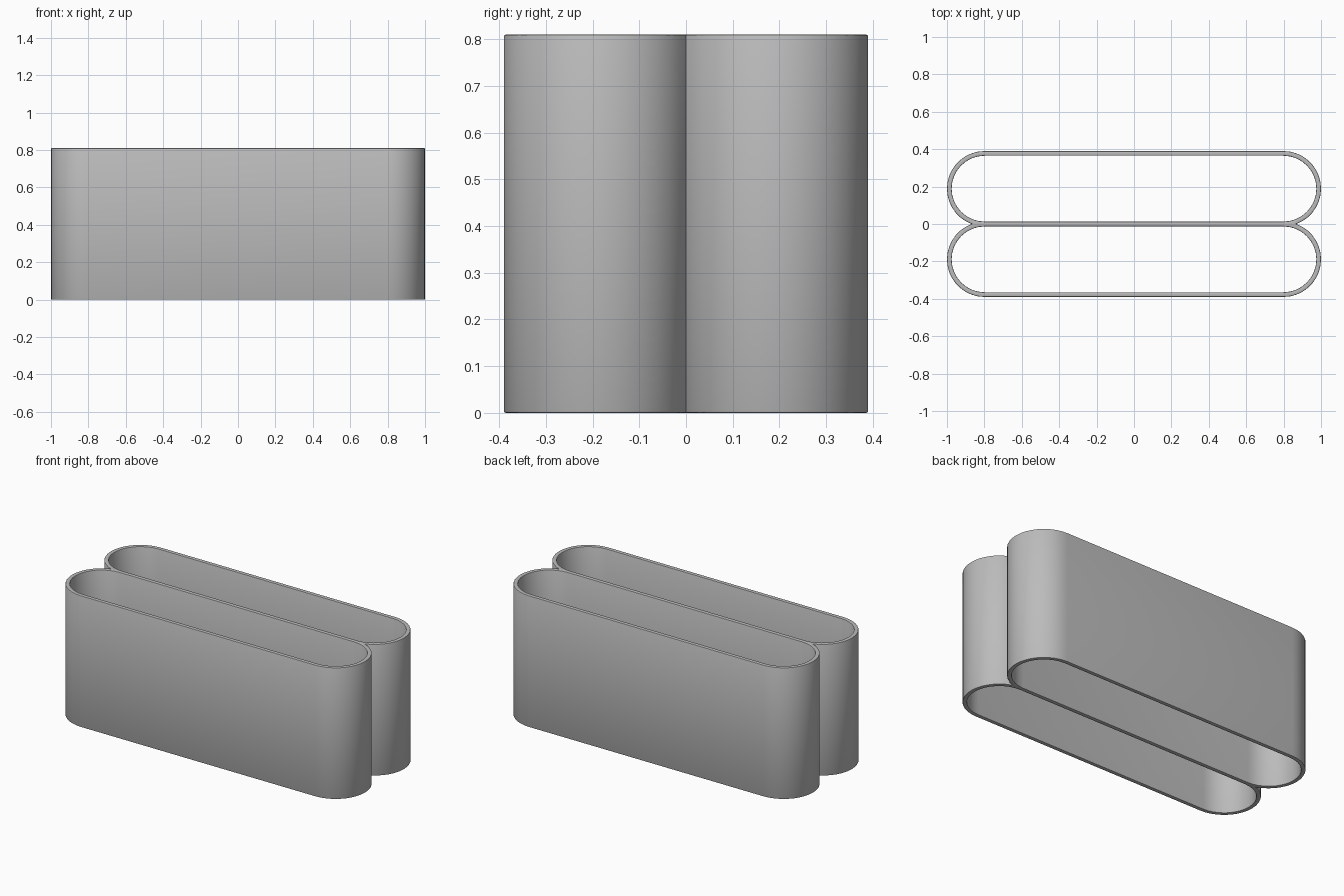
import bpy, bmesh
from math import pi, asin, cos, sin, radians

cube = bpy.data.objects.get("Cube")
if cube:
    bpy.data.objects.remove(cube)

HEIGHT, RADIUS, WALL, BEVEL = 0.81, 0.201, 0.025, 0.004
CX, CY = 0.799, 0.189        # arc centre, mirrored into all four quadrants
SEGS = 16

grey = bpy.data.materials.new("warm_grey")
grey.use_nodes = True
grey.diffuse_color = (0.5, 0.5, 0.5, 1)
grey.node_tree.nodes["Principled BSDF"].inputs["Base Color"].default_value = (0.5, 0.5, 0.5, 1)


def arc(sx, cy, radius, start, end):
    """Arc around one end, sx = +1 or -1, angles measured from outward x."""
    steps = [start + (end - start) * i / SEGS for i in range(SEGS + 1)]
    return [(sx * (CX + radius * cos(a)), cy + radius * sin(a)) for a in steps]


def outer_outline(radius):
    """Both slots merged into one outline with a notch at each end."""
    notch = -asin(CY / radius)
    right = arc(1, -CY, radius, -pi / 2, -notch) + arc(1, CY, radius, notch, pi / 2)[1:]
    left = [(-x, y) for x, y in reversed(right)]
    return right + left


def slot_outline(side, radius):
    right = arc(1, side * CY, radius, -pi / 2, pi / 2)
    return right + [(-x, y) for x, y in reversed(right)]


bm = bmesh.new()


def add_wall(outline, radius, inset):
    """Skin a wall with softened rims; return its bottom and top edge loops."""
    levels = [(inset, 0), (inset * 0.3, BEVEL * 0.3), (0, BEVEL),
              (0, HEIGHT - BEVEL), (inset * 0.3, HEIGHT - BEVEL * 0.3), (inset, HEIGHT)]
    rings = [[bm.verts.new((x, y, z)) for x, y in outline(radius + off)]
             for off, z in levels]
    n = len(rings[0])
    for low, high in zip(rings, rings[1:]):
        for i in range(n):
            j = (i + 1) % n
            bm.faces.new((low[i], low[j], high[j], high[i]))
    return [[bm.edges.get((ring[i], ring[(i + 1) % n])) for i in range(n)]
            for ring in (rings[0], rings[-1])]


# Outer shell and the two open slots
loops = [add_wall(outer_outline, RADIUS, -BEVEL)]
for side in (-1, 1):
    loops.append(add_wall(lambda r, s=side: slot_outline(s, r), RADIUS - WALL, BEVEL))

# Flat rims between the shell and the slots
for end, normal in ((0, (0, 0, -1)), (1, (0, 0, 1))):
    edges = [e for loop in loops for e in loop[end]]
    bmesh.ops.triangle_fill(bm, edges=edges, use_beauty=True, normal=normal)
bmesh.ops.recalc_face_normals(bm, faces=bm.faces)

mesh = bpy.data.meshes.new("double_slot_sleeve")
bm.to_mesh(mesh)
bm.free()
mesh.materials.append(grey)
sleeve = bpy.data.objects.new("double_slot_sleeve", mesh)
bpy.context.collection.objects.link(sleeve)

bpy.ops.object.select_all(action="DESELECT")
sleeve.select_set(True)
bpy.context.view_layer.objects.active = sleeve
bpy.ops.object.shade_smooth_by_angle(angle=radians(30))
